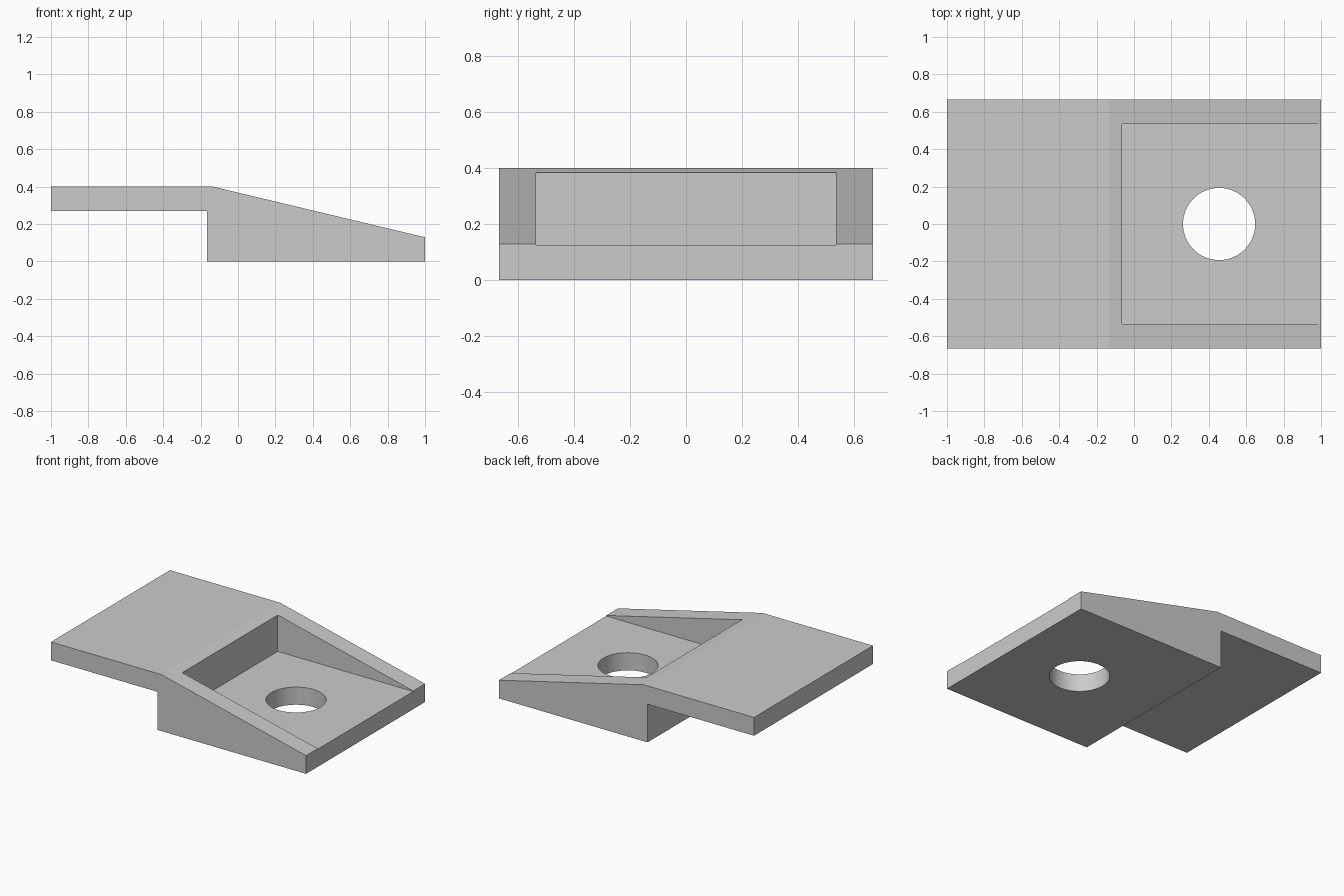
import bpy
import bmesh

cube = bpy.data.objects.get("Cube")
if cube:
    bpy.data.objects.remove(cube, do_unlink=True)

grey = bpy.data.materials.new("light grey")
grey.use_nodes = True
colour = (0.6, 0.6, 0.6, 1)
grey.diffuse_color = colour
grey.node_tree.nodes["Principled BSDF"].inputs["Base Color"].default_value = colour


def extrude_profile(name, points, half_width):
    """Extrude an x-z outline along y, centred on y = 0."""
    bm = bmesh.new()
    face = bm.faces.new([bm.verts.new((x, -half_width, z)) for x, z in points])
    grown = bmesh.ops.extrude_face_region(bm, geom=[face])["geom"]
    verts = [v for v in grown if isinstance(v, bmesh.types.BMVert)]
    bmesh.ops.translate(bm, verts=verts, vec=(0, 2 * half_width, 0))
    bmesh.ops.recalc_face_normals(bm, faces=bm.faces)
    mesh = bpy.data.meshes.new(name)
    bm.to_mesh(mesh)
    bm.free()
    obj = bpy.data.objects.new(name, mesh)
    bpy.context.collection.objects.link(obj)
    mesh.materials.append(grey)
    return obj


def cut(target, cutter):
    """Subtract the cutter and remove it."""
    bpy.context.view_layer.objects.active = target
    mod = target.modifiers.new("cut", 'BOOLEAN')
    mod.operation = 'DIFFERENCE'
    mod.solver = 'EXACT'
    mod.object = cutter
    bpy.ops.object.modifier_apply(modifier=mod.name)
    bpy.data.objects.remove(cutter, do_unlink=True)


# Body: flat overhanging tongue, step underneath and sloping top
body = extrude_profile("wedge_body", [
    (-1, 0.27), (-0.165, 0.27), (-0.165, 0), (1, 0),
    (1, 0.129), (-0.135, 0.4), (-1, 0.4)], 0.666)

# Pocket open at the low end
floor = 0.125
pocket = extrude_profile("pocket_cutter", [
    (-0.063, floor), (1.2, floor), (1.2, 0.6), (-0.063, 0.6)], 0.535)
cut(body, pocket)

# Round hole through the pocket floor
bpy.ops.mesh.primitive_cylinder_add(vertices=64, radius=0.193, depth=1,
                                    location=(0.455, 0, 0))
hole = bpy.context.object
hole.name = "hole_cutter"
hole.data.materials.append(grey)
cut(body, hole)

# Smooth the hole wall, keep the edges sharp
bpy.ops.object.select_all(action='DESELECT')
body.select_set(True)
bpy.context.view_layer.objects.active = body
bpy.ops.object.shade_smooth_by_angle(angle=0.17)
